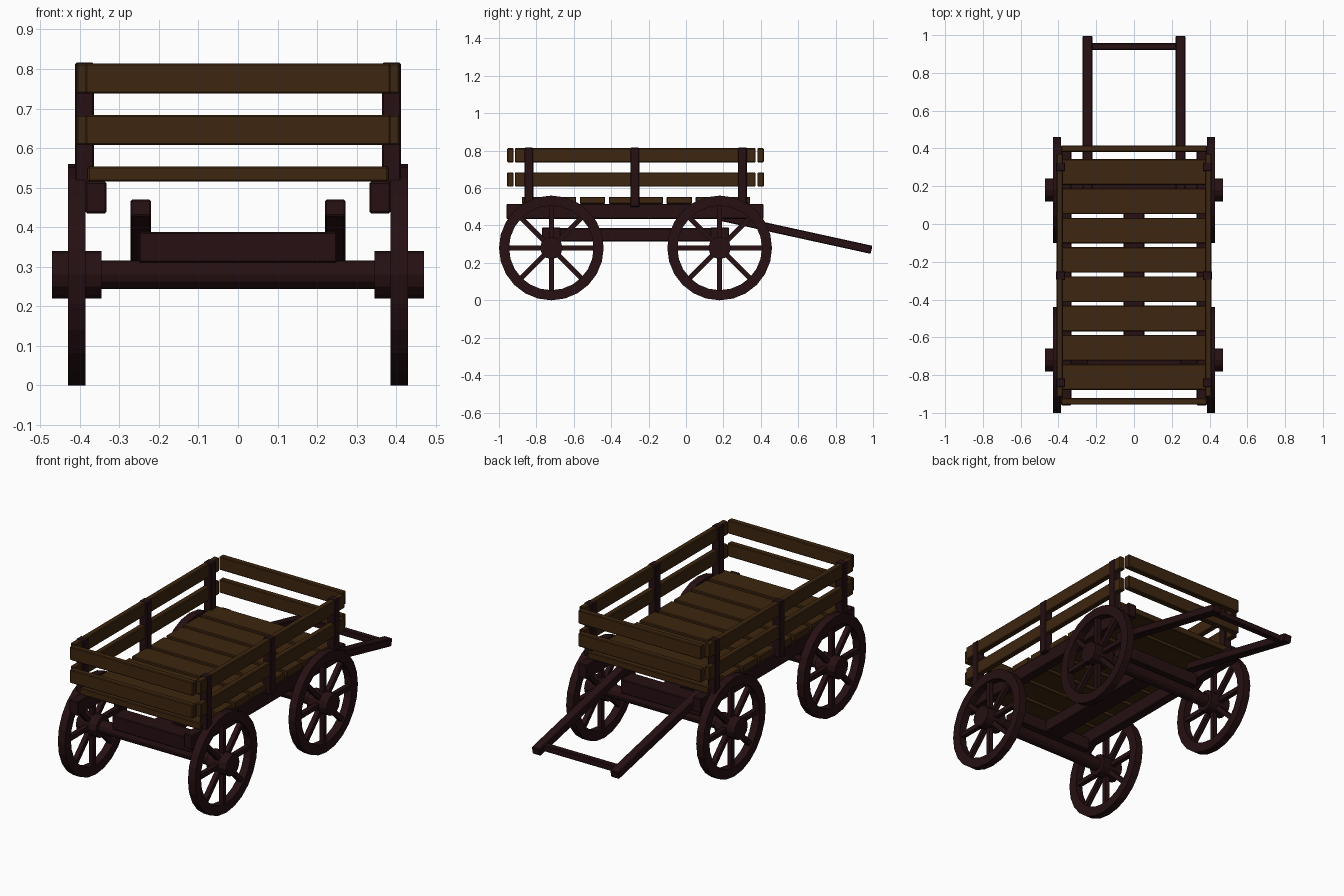
import bpy, bmesh, math
from mathutils import Matrix, Vector

cube = bpy.data.objects.get("Cube")
if cube:
    bpy.data.objects.remove(cube, do_unlink=True)


def material(name, color):
    m = bpy.data.materials.new(name)
    m.use_nodes = True
    m.diffuse_color = color
    bsdf = next(n for n in m.node_tree.nodes if n.type == 'BSDF_PRINCIPLED')
    bsdf.inputs["Base Color"].default_value = color
    bsdf.inputs["Roughness"].default_value = 0.8
    return m


PLANK = material("plank_brown", (0.047, 0.019, 0.005, 1))
FRAME = material("dark_frame_wood", (0.019, 0.005, 0.006, 1))


def finish(name, bm, mat, bevel=0.0):
    bmesh.ops.recalc_face_normals(bm, faces=bm.faces)
    mesh = bpy.data.meshes.new(name)
    bm.to_mesh(mesh)
    bm.free()
    mesh.materials.append(mat)
    obj = bpy.data.objects.new(name, mesh)
    bpy.context.collection.objects.link(obj)
    if bevel:
        mod = obj.modifiers.new("soft_edges", 'BEVEL')
        mod.width = bevel
        mod.segments = 1
    return obj


def box(name, x, y, z, mat, bevel=0.004):
    """Box from (min, max) pairs on each axis."""
    size = [b - a for a, b in (x, y, z)]
    mid = [(a + b) / 2 for a, b in (x, y, z)]
    bm = bmesh.new()
    bmesh.ops.create_cube(bm, size=1, matrix=Matrix.Translation(mid) @ Matrix.Diagonal((*size, 1)))
    return finish(name, bm, mat, bevel)


def lathe_x(name, profile, center, sides, closed=False):
    """Turn (x, radius) points around an axis along x."""
    bm = bmesh.new()
    rings = []
    for i in range(sides):
        a = 2 * math.pi * i / sides
        rings.append([bm.verts.new((center[0] + x, center[1] + r * math.cos(a),
                                    center[2] + r * math.sin(a))) for x, r in profile])
    n = len(profile)
    for i in range(sides):
        p, q = rings[i], rings[(i + 1) % sides]
        for j in range(n if closed else n - 1):
            k = (j + 1) % n
            bm.faces.new((p[j], p[k], q[k], q[j]))
    if not closed:
        bm.faces.new([r[0] for r in rings])
        bm.faces.new([r[-1] for r in rings])
    return finish(name, bm, FRAME)


def spokes(name, center):
    bm = bmesh.new()
    for i in range(8):
        turn = Matrix.Rotation(math.pi / 4 * i, 4, 'X')
        bmesh.ops.create_cube(bm, size=1, matrix=Matrix.Translation(center) @ turn
                              @ Matrix.Translation((0, 0, 0.14))
                              @ Matrix.Diagonal((0.026, 0.026, 0.19, 1)))
    return finish(name, bm, FRAME)


# Wheels, axles and bolsters
R = 0.28
for end, y in (("front", -0.72), ("back", 0.18)):
    for side, s in (("left", 1), ("right", -1)):
        c = (s * 0.408, y, R)
        tag = end + "_" + side
        lathe_x(tag + "_rim", [(-0.022, 0.226), (0.022, 0.226), (0.022, R), (-0.022, R)], c, 24, True)
        lathe_x(tag + "_hub", [(-0.063, 0.06), (0.063, 0.06)], c, 12)
        spokes(tag + "_spokes", c)
    lathe_x(end + "_axle", [(-0.36, 0.036), (0.36, 0.036)], (0, y, R), 12)
    box(end + "_bolster", (-0.25, 0.25), (y - 0.05, y + 0.05), (0.31, 0.388), FRAME)

# Undercarriage beam
box("center_beam", (-0.055, 0.055), (-0.72, 0.18), (0.315, 0.386), FRAME)

# Bed planks
for i in range(8):
    y = -0.81 + 0.155 * i
    box(f"bed_plank_{i + 1}", (-0.38, 0.38), (y - 0.068, y + 0.068), (0.515, 0.553), PLANK)

# Side rails, posts, side boards and pull shafts
for side, s in (("left", 1), ("right", -1)):
    def span(a, b):
        return tuple(sorted((s * a, s * b)))

    box(side + "_bed_rail", span(0.332, 0.386), (-0.96, 0.415), (0.435, 0.515), FRAME)
    for place, y in (("front", -0.84), ("middle", -0.273), ("back", 0.302)):
        box(f"{side}_{place}_post", span(0.364, 0.412), (y - 0.024, y + 0.024), (0.5, 0.816), FRAME)
    for level, z in (("lower", 0.608), ("upper", 0.738)):
        box(f"{side}_{level}_board", span(0.376, 0.409), (-0.915, 0.372), (z, z + 0.076), PLANK)

    a, b = Vector((s * 0.246, 0.175, 0.449)), Vector((s * 0.246, 0.992, 0.27))
    shaft = box(side + "_pull_shaft", (-0.026, 0.026),
                (-(b - a).length / 2, (b - a).length / 2), (-0.022, 0.022), FRAME)
    shaft.location = (a + b) / 2
    shaft.rotation_euler.x = math.atan2(b.z - a.z, b.y - a.y)

# Handle between the shafts
box("pull_handle", (-0.23, 0.23), (0.922, 0.957), (0.264, 0.299), FRAME)

# End boards
for end, y in (("front", -0.956), ("back", 0.382)):
    for level, z in (("lower", 0.608), ("upper", 0.738)):
        box(f"{end}_{level}_end_board", (-0.386, 0.386), (y, y + 0.034), (z, z + 0.076), PLANK)
